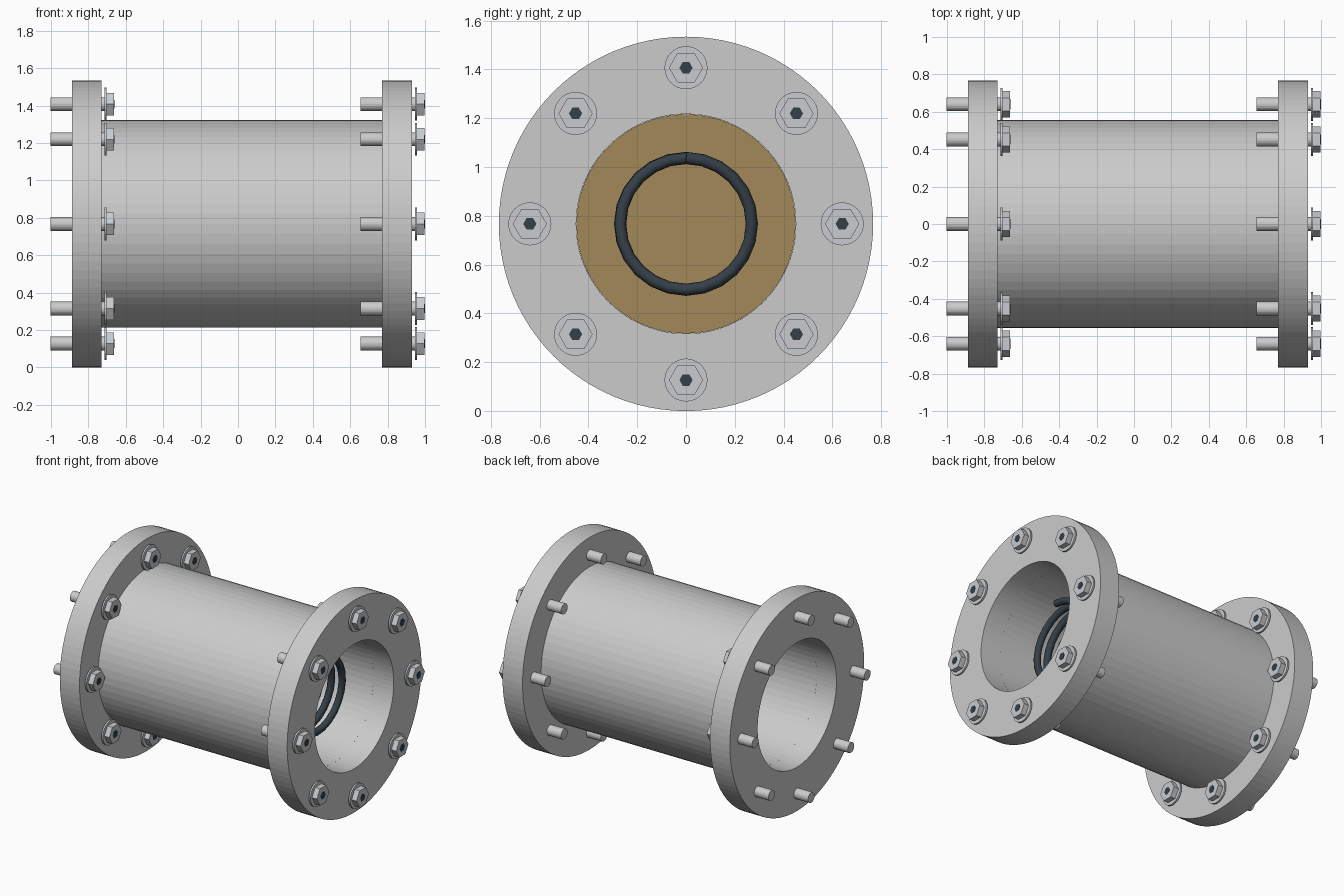
import bpy, bmesh
from math import pi, sin, cos

if "Cube" in bpy.data.objects:
    bpy.data.objects.remove(bpy.data.objects["Cube"])

CZ = 0.767      # height of the pipe axis
BORE = 0.45


def material(name, rgb):
    m = bpy.data.materials.new(name)
    m.diffuse_color = (*rgb, 1)
    m.use_nodes = True
    m.node_tree.nodes["Principled BSDF"].inputs["Base Color"].default_value = m.diffuse_color
    return m


brass = material("brass", (0.36, 0.25, 0.10))
dark = material("dark_steel", (0.035, 0.05, 0.065))
light = material("bright_steel", (0.58, 0.60, 0.62))


def lathe(name, profile, n, y=0, z=CZ, closed=False, mat=None):
    """Revolve (x, radius) points about a line parallel to x; open profiles get end caps."""
    bm = bmesh.new()
    rings = [[bm.verts.new((x, y + r * cos(2 * pi * i / n), z + r * sin(2 * pi * i / n)))
              for i in range(n)] for x, r in profile]
    pairs = list(zip(rings, rings[1:]))
    if closed:
        pairs.append((rings[-1], rings[0]))
    else:
        bm.faces.new(rings[0])
        bm.faces.new(rings[-1])
    for a, b in pairs:
        for i in range(n):
            j = (i + 1) % n
            bm.faces.new((a[i], a[j], b[j], b[i]))
    bmesh.ops.recalc_face_normals(bm, faces=bm.faces[:])
    me = bpy.data.meshes.new(name)
    bm.to_mesh(me)
    bm.free()
    ob = bpy.data.objects.new(name, me)
    bpy.context.collection.objects.link(ob)
    if mat:
        me.materials.append(mat)
    return ob


def tube(name, x0, x1, ro, ri, n):
    return lathe(name, [(x0, ri), (x0, ro), (x1, ro), (x1, ri)], n, closed=True)


def rod(name, x0, x1, r, n, y=0, z=CZ, mat=None):
    return lathe(name, [(x0, r), (x1, r)], n, y, z, mat=mat)


# pipe body between the flanges
tube("pipe_body", -0.73, 0.77, 0.555, BORE, 64)

# flanges, each with eight bolts whose heads face +x
for side, x0, x1 in (("left", -0.888, -0.73), ("right", 0.77, 0.93)):
    tube(side + "_flange", x0, x1, 0.767, BORE, 96)
    for k in range(8):
        a = k * pi / 4
        y, z = 0.64 * cos(a), CZ + 0.64 * sin(a)
        tag = f"{side}_bolt_{k + 1}_"
        rod(tag + "shank", x0 - 0.114, x1 + 0.025, 0.037, 24, y, z)
        rod(tag + "washer", x1 + 0.016, x1 + 0.028, 0.088, 32, y, z, light)
        rod(tag + "head", x1 + 0.028, x1 + 0.067, 0.07, 6, y, z, light)
        rod(tag + "socket", x1 + 0.05, x1 + 0.069, 0.027, 6, y, z, dark)

# sliding disc that closes the bore
rod("valve_disc", -0.10, 0.0, BORE - 0.001, 64, mat=brass)

# coil spring pressing on the disc
TURNS, SEG, X_END, PITCH = 7.5, 24, 0.665, 0.085
curve = bpy.data.curves.new("spring", "CURVE")
curve.dimensions = "3D"
curve.bevel_depth = 0.025
curve.bevel_resolution = 2
curve.use_fill_caps = True
count = int(TURNS * SEG) + 1
spline = curve.splines.new("POLY")
spline.points.add(count - 1)
for i, p in enumerate(spline.points):
    t = 2 * pi * i / SEG
    p.co = (X_END - PITCH * i / SEG, 0.27 * sin(t), CZ + 0.27 * cos(t), 1)
curve.materials.append(dark)
bpy.context.collection.objects.link(bpy.data.objects.new("spring", curve))
